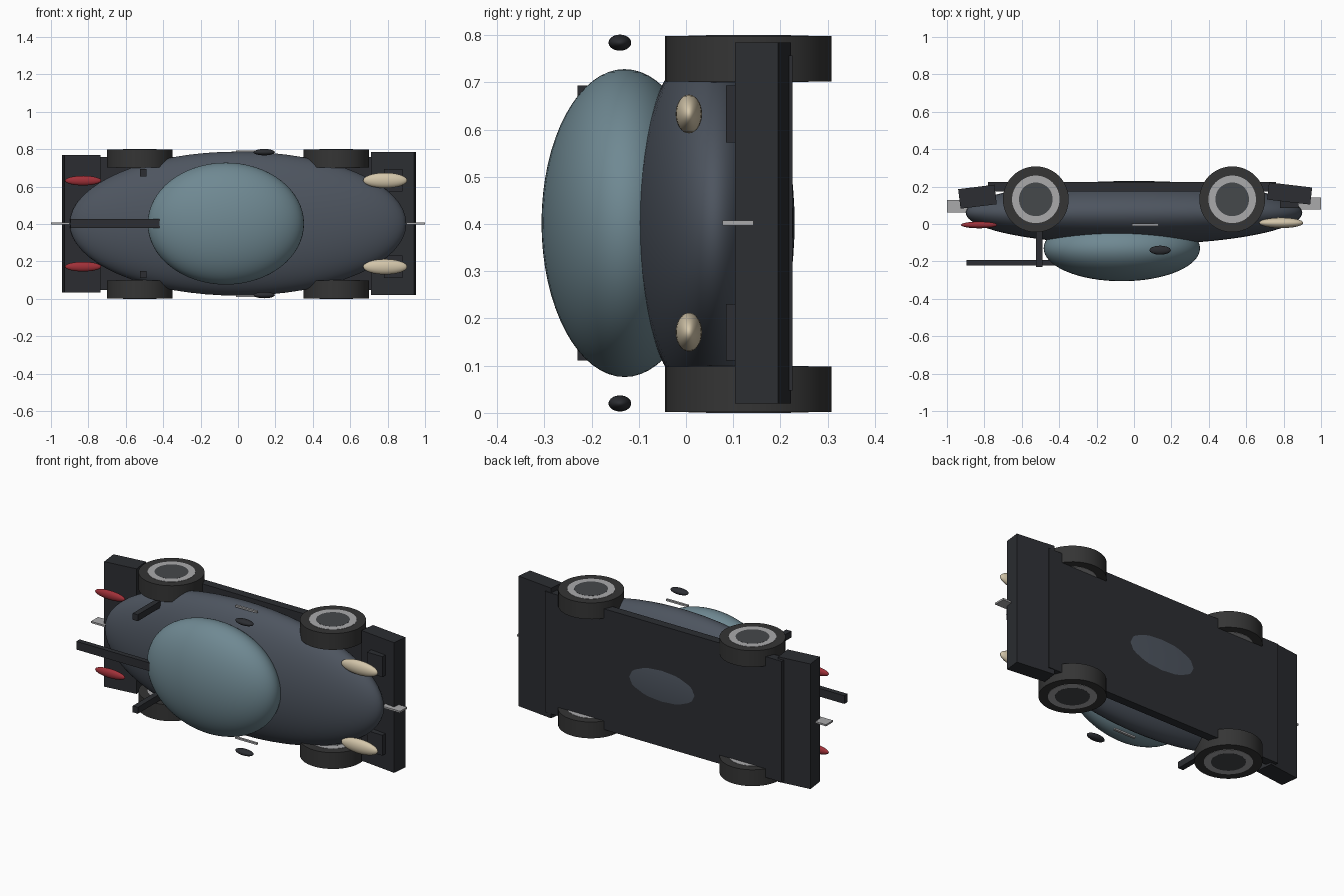
import bpy
from math import radians

if "Cube" in bpy.data.objects:
    bpy.data.objects.remove(bpy.data.objects["Cube"])

def mat(name, r, g, b):
    m = bpy.data.materials.new(name)
    m.diffuse_color = (r, g, b, 1)
    m.use_nodes = True
    m.node_tree.nodes["Principled BSDF"].inputs["Base Color"].default_value = m.diffuse_color
    return m

PAINT = mat("paint", 0.075, 0.09, 0.115)
GLASS = mat("glass", 0.16, 0.25, 0.29)
BLACK = mat("trim", 0.025, 0.027, 0.032)
RUBBER = mat("rubber", 0.035, 0.035, 0.035)
METAL = mat("metal", 0.4, 0.4, 0.41)
HUB = mat("hub_grey", 0.06, 0.065, 0.07)
RED = mat("red_lens", 0.35, 0.03, 0.04)
CREAM = mat("cream_lens", 0.65, 0.56, 0.4)
MID = 0.402  # the car lies on its side: its width runs along z

def finish(name, m):
    o = bpy.context.object
    o.name = name
    o.data.materials.append(m)
    return o

def ellipsoid(name, c, r, m, seg=32):
    bpy.ops.mesh.primitive_uv_sphere_add(segments=seg, ring_count=seg // 2, location=c)
    o = finish(name, m)
    o.scale = r
    bpy.ops.object.shade_smooth()
    return o

def box(name, c, s, m, rot=0):
    bpy.ops.mesh.primitive_cube_add(size=1, location=c, rotation=(0, 0, radians(rot)))
    o = finish(name, m)
    o.scale = s
    return o

def disc(name, c, r, h, m):
    bpy.ops.mesh.primitive_cylinder_add(vertices=48, radius=r, depth=h, location=c)
    o = finish(name, m)
    bpy.ops.object.shade_smooth_by_angle(angle=radians(35))
    return o

# Main shell and canopy
ellipsoid("body_shell", (0, 0.06, MID), (0.9, 0.17, 0.385), PAINT, 64)
ellipsoid("canopy", (-0.065, -0.13, MID), (0.418, 0.176, 0.326), GLASS, 64)

# Floor and tilted bumpers
box("floor_plate", (-0.01, 0.2, MID), (1.54, 0.05, 0.71), BLACK)
box("front_bumper", (0.832, 0.163, MID), (0.232, 0.092, 0.765), BLACK, -6.7)
box("rear_bumper", (-0.837, 0.146, MID), (0.195, 0.105, 0.735), BLACK, 7)

# Number plates
box("front_plate", (0.94, 0.11, MID), (0.12, 0.066, 0.01), METAL)
box("rear_plate", (-0.94, 0.095, MID), (0.12, 0.066, 0.01), METAL)

# Rear wing and its posts
box("wing", (-0.655, -0.208, MID), (0.48, 0.03, 0.048), BLACK)

for side, label in ((1, "left"), (-1, "right")):
    # Wheels
    for x, end in ((0.525, "front"), (-0.525, "rear")):
        c = (x, 0.132, 0.4 + side * 0.35)
        disc(f"{end}_{label}_tyre", c, 0.176, 0.096, RUBBER)
        disc(f"{end}_{label}_rim", c, 0.127, 0.099, METAL)
        disc(f"{end}_{label}_hub", c, 0.09, 0.1, HUB)
    # Lamps, intakes, mirrors, handles, wing posts
    ellipsoid(f"{label}_headlight", (0.787, 0.006, MID + side * 0.231), (0.118, 0.028, 0.041), CREAM)
    ellipsoid(f"{label}_taillight", (-0.828, -0.005, MID + side * 0.23), (0.097, 0.018, 0.026), RED)
    box(f"{label}_intake", (0.83, 0.125, MID + side * 0.231), (0.1, 0.08, 0.12), BLACK)
    ellipsoid(f"{label}_mirror", (0.14, -0.14, MID + side * 0.382), (0.057, 0.024, 0.017), BLACK)
    box(f"{label}_handle", (0.06, -0.005, MID + side * 0.387), (0.14, 0.013, 0.01), METAL)
    box(f"{label}_wing_post", (-0.507, -0.125, MID + side * 0.272), (0.033, 0.21, 0.038), BLACK)
